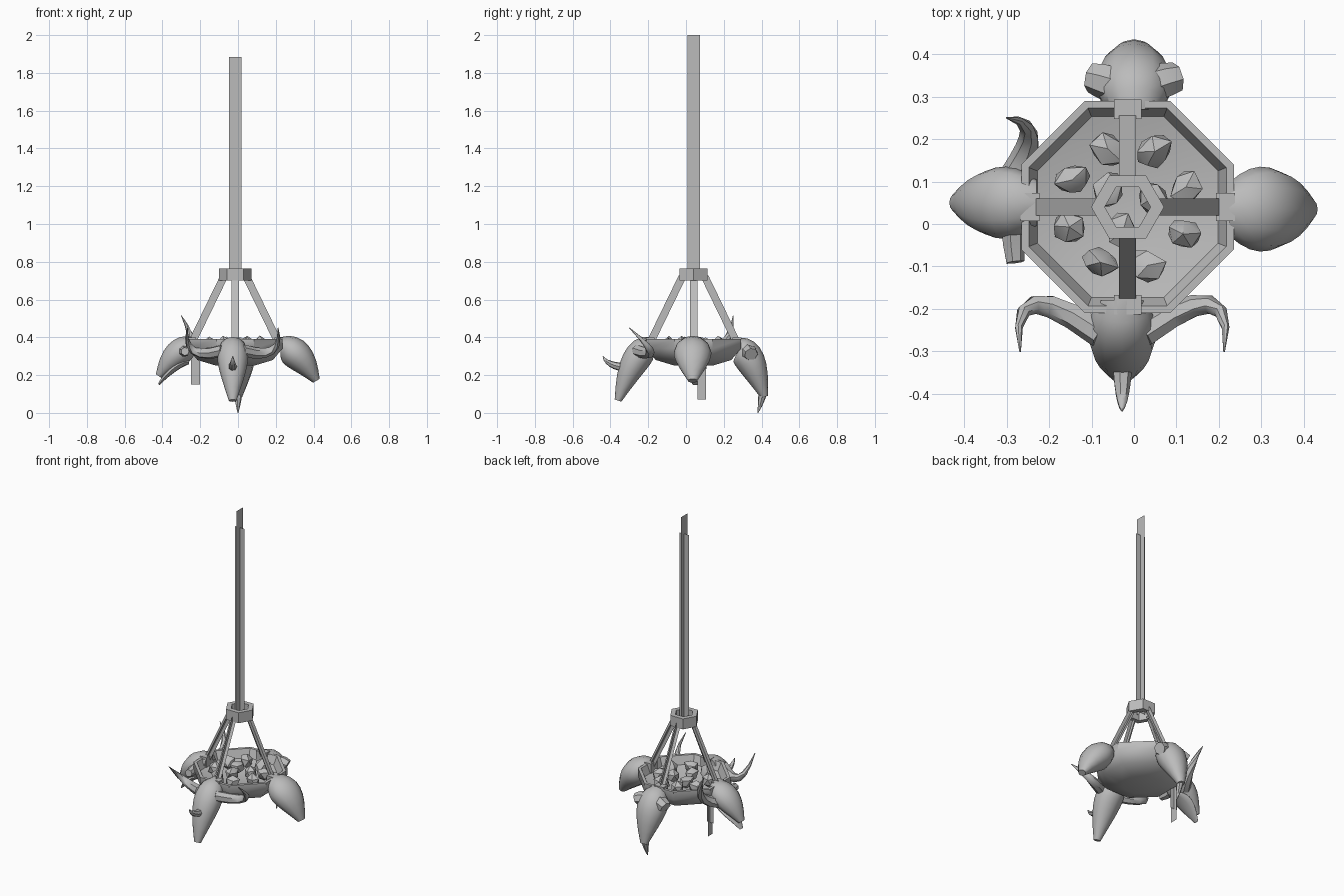
import bpy, bmesh, math, random
from mathutils import Vector, Matrix

random.seed(4)
if "Cube" in bpy.data.objects:
    bpy.data.objects.remove(bpy.data.objects["Cube"])

shade = 0.5
grey = bpy.data.materials.new("plain grey")
grey.use_nodes = True
grey.diffuse_color = (shade, shade, shade, 1)
grey.node_tree.nodes["Principled BSDF"].inputs["Base Color"].default_value = (shade, shade, shade, 1)

# Axis through the bowl, ring and main chain
middle = Vector((-0.015, 0.04, 0))
right, back, up = Vector((1, 0, 0)), Vector((0, 1, 0)), Vector((0, 0, 1))


def finish(name, bm, smooth_degrees=None):
    bmesh.ops.recalc_face_normals(bm, faces=bm.faces)
    mesh = bpy.data.meshes.new(name)
    bm.to_mesh(mesh)
    bm.free()
    mesh.materials.append(grey)
    obj = bpy.data.objects.new(name, mesh)
    bpy.context.collection.objects.link(obj)
    if smooth_degrees:
        bpy.ops.object.select_all(action='DESELECT')
        obj.select_set(True)
        bpy.context.view_layer.objects.active = obj
        bpy.ops.object.shade_smooth_by_angle(angle=math.radians(smooth_degrees))


def circle(sides):
    """Unit directions around a circle, as cosine and sine pairs."""
    angles = [math.tau * k / sides for k in range(sides)]
    return [(math.cos(a), math.sin(a)) for a in angles]


def loft(name, rings, smooth_degrees=None, closed=False):
    """Skin a list of point rings; cap both ends unless closed into a loop."""
    bm = bmesh.new()
    loops = [[bm.verts.new(p) for p in ring] for ring in rings]
    pairs = list(zip(loops, loops[1:]))
    if closed:
        pairs.append((loops[-1], loops[0]))
    else:
        bm.faces.new(loops[0])
        bm.faces.new(loops[-1])
    for a, b in pairs:
        for i in range(len(a)):
            bm.faces.new((a[i - 1], a[i], b[i], b[i - 1]))
    finish(name, bm, smooth_degrees)


def horn(name, start, bend, tip, radius, tip_radius=0.002, steps=6):
    """Tapered tube along a quadratic curve."""
    start, bend, tip = Vector(start), Vector(bend), Vector(tip)
    rings = []
    for k in range(steps + 1):
        t = k / steps
        first, second = start.lerp(bend, t), bend.lerp(tip, t)
        centre = first.lerp(second, t)
        turn = (second - first).to_track_quat('Z', 'Y')
        r = radius + (tip_radius - radius) * t ** 1.5
        rings.append([centre + turn @ Vector((r * c, r * s, 0)) for c, s in circle(7)])
    loft(name, rings, 50)


def strip(name, start, end, side, width):
    offset = side.normalized() * width / 2
    bm = bmesh.new()
    corners = (start - offset, start + offset, end + offset, end - offset)
    bm.faces.new([bm.verts.new(p) for p in corners])
    finish(name, bm)


def head(name, origin, degrees, start, reach, top, drop, width, depth, steps=8):
    """Muzzle that swells behind the eyes and tapers along a drooping path."""
    turn = Matrix.Translation(origin) @ Matrix.Rotation(math.radians(degrees), 4, 'Z')
    rings = []
    for k in range(steps + 1):
        t = k / steps
        centre = Vector((start + reach * t, 0, top - drop * t ** 1.8))
        normal = Vector((1.8 * drop * t ** 0.8, 0, reach)).normalized()
        swell = math.sin(math.pi * (0.22 + 0.7 * t))
        rings.append([turn @ (centre + swell * (normal * depth * s + back * width * c))
                      for c, s in circle(12)])
    loft(name, rings, 45)


# Bowl: chamfered square with an outer wall, shallow floor and underside
half, flat = 0.25, 0.1
corners = []
for c, s in circle(4):
    outward, along = Vector((c, s, 0)), Vector((-s, c, 0))
    corners += [outward * half - along * flat, outward * half + along * flat]
bowl_profile = [(0.4, 0.25), (0.8, 0.28), (1, 0.34), (1, 0.39), (0.93, 0.39), (0.85, 0.34), (0.4, 0.31)]
loft("bowl", [[middle + p * scale + up * z for p in corners] for scale, z in bowl_profile], 40)

# Coals: an outer circle of eight and an inner circle of three
for label, count, distance in (("outer", 8, 0.145), ("inner", 3, 0.06)):
    for i, (c, s) in enumerate(circle(count)):
        bm = bmesh.new()
        bmesh.ops.create_icosphere(bm, subdivisions=1, radius=0.045)
        for v in bm.verts:
            v.co *= random.uniform(0.8, 1.1)
        spin = Matrix.Rotation(random.uniform(0, math.tau), 4, 'Z')
        spot = Matrix.Rotation(0.33, 3, 'Z') @ Vector((c, s, 0)) * distance
        bm.transform(Matrix.Translation(middle + spot + up * 0.36) @ spin @ Matrix.Diagonal((1.1, 0.9, 1, 1)))
        finish(f"{label}_coal_{i + 1}", bm, 35)

# Hexagonal hanging ring
bottom, top, outer, inner = 0.7, 0.765, 0.086, 0.054
loft("hanging_ring", [[middle + Vector((r * c, r * s, z)) for c, s in circle(6)]
                      for r, z in ((outer, bottom), (outer, top), (inner, top), (inner, bottom))],
     closed=True)

# Main chain and loose chain, as crossed flat strips of different length
strip("main_chain_wide", middle + up * 0.72, middle + up * 1.885, right, 0.066)
strip("main_chain_deep", middle + up * 0.72, middle + up * 2, back, 0.066)
loose = Vector((-0.225, 0.083, 0))
strip("loose_chain_wide", loose + up * 0.15, loose + up * 0.36, right, 0.045)
strip("loose_chain_deep", loose + up * 0.07, loose + up * 0.36, back, 0.045)

# Support chains with their rim brackets
for side, (c, s) in zip(("right", "back", "left", "front"), circle(4)):
    outward, along = Vector((c, s, 0)), Vector((-s, c, 0))
    start = middle + outward * 0.06 + up * 0.72
    end = middle + outward * 0.23 + up * 0.37
    strip(side + "_chain_flat", start, end, along, 0.04)
    strip(side + "_chain_upright", start, end, along.cross(end - start), 0.04)
    bm = bmesh.new()
    bmesh.ops.create_cube(bm, size=1)
    turn = Matrix.Rotation(math.atan2(s, c), 4, 'Z')
    bm.transform(Matrix.Translation(end) @ turn @ Matrix.Diagonal((0.045, 0.065, 0.06, 1)))
    finish(side + "_bracket", bm)

# Animal heads hanging outward and down from the rim
nose = right * -0.028
head("right_head", back * 0.035, 0, start=0.225, reach=0.19, top=0.35, drop=0.18, width=0.1, depth=0.08)
head("left_head", back * 0.05, 180, start=0.23, reach=0.19, top=0.355, drop=0.16, width=0.085, depth=0.07)
head("left_jaw", back * 0.05, 180, start=0.26, reach=0.16, top=0.27, drop=0.12, width=0.06, depth=0.02)
head("back_head", Vector(), 90, start=0.27, reach=0.145, top=0.345, drop=0.26, width=0.09, depth=0.08)
head("front_head", nose, 270, start=0.18, reach=0.18, top=0.355, drop=0.29, width=0.082, depth=0.075)

# Horns of the front head and broken stubs of the back head, mirrored
for side, sign in (("left", 1), ("right", -1)):
    horn(f"front_head_{side}_horn", nose + Vector((sign * 0.05, -0.26, 0.33)),
         nose + Vector((sign * 0.27, -0.1, 0.27)), nose + Vector((sign * 0.24, -0.3, 0.45)), 0.033)
    horn(f"back_head_{side}_stub", (sign * 0.05, 0.33, 0.32), (sign * 0.08, 0.34, 0.32),
         (sign * 0.1, 0.345, 0.31), 0.045, tip_radius=0.036, steps=2)

# Nose horns
horn("front_nose_horn", nose + Vector((0, -0.32, 0.24)), nose + Vector((0, -0.42, 0.25)),
     nose + Vector((0, -0.44, 0.3)), 0.024)
horn("back_nose_horn", (0, 0.41, 0.13), (0, 0.4, 0.06), (0, 0.38, 0), 0.025)

# Horns of the left head: one whole, one snapped off
horn("left_head_horn", (-0.29, 0.1, 0.3), (-0.2, 0.24, 0.34), (-0.3, 0.25, 0.515), 0.035)
horn("left_head_stub", (-0.285, 0, 0.33), (-0.285, -0.05, 0.32), (-0.28, -0.09, 0.325),
     0.03, tip_radius=0.022, steps=2)
